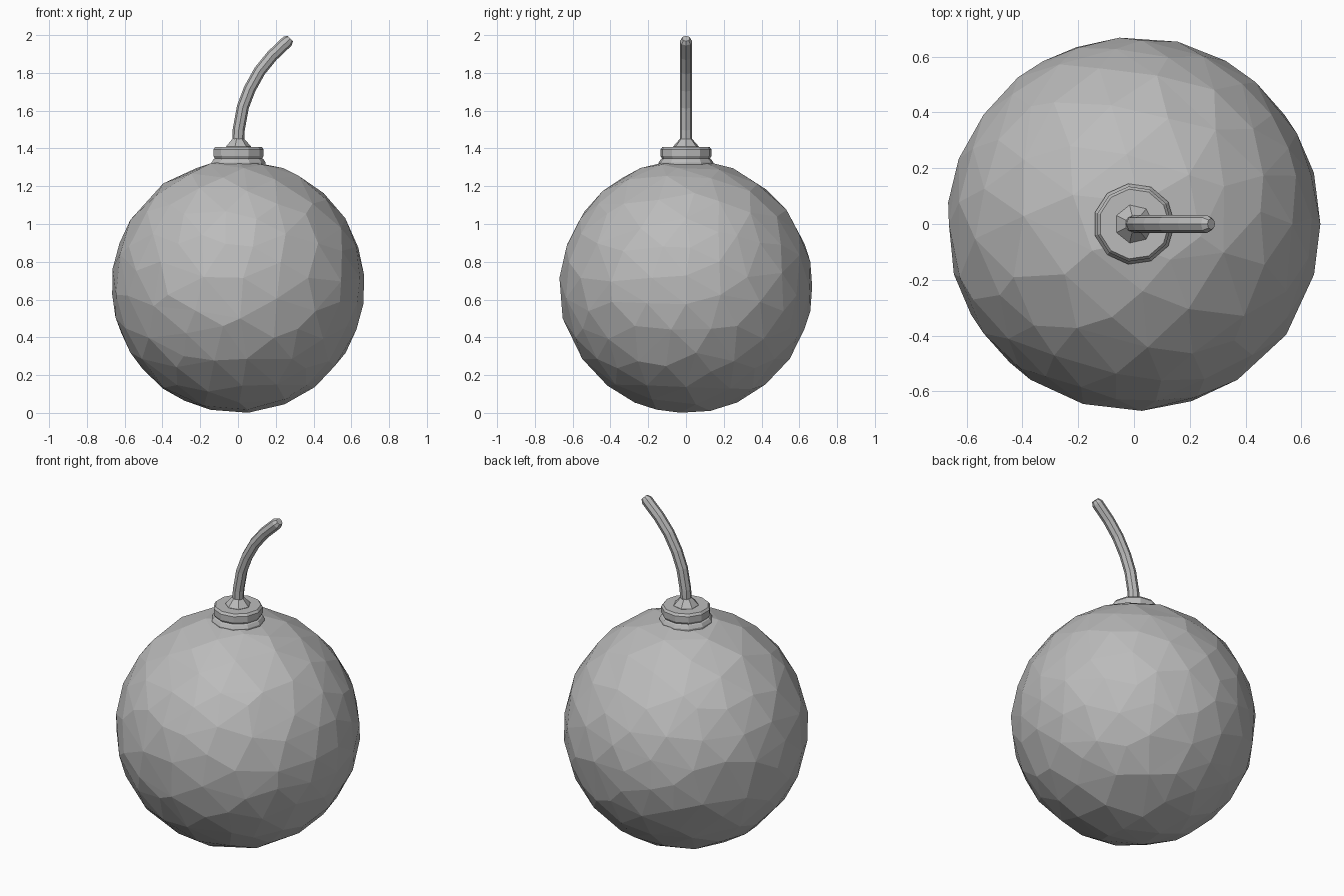
import bpy, bmesh, math
from mathutils import Vector

if "Cube" in bpy.data.objects:
    bpy.data.objects.remove(bpy.data.objects["Cube"])

grey = bpy.data.materials.new("plain grey")
grey.diffuse_color = (0.5, 0.5, 0.5, 1)
grey.use_nodes = True
grey.node_tree.nodes["Principled BSDF"].inputs["Base Color"].default_value = grey.diffuse_color


def finish(name, bm):
    bmesh.ops.recalc_face_normals(bm, faces=bm.faces)
    mesh = bpy.data.meshes.new(name)
    bm.to_mesh(mesh)
    bm.free()
    mesh.materials.append(grey)
    obj = bpy.data.objects.new(name, mesh)
    bpy.context.collection.objects.link(obj)
    return obj


def loft(name, rings):
    """Bridge equal-sized rings of points and cap both ends."""
    bm = bmesh.new()
    rows = [[bm.verts.new(p) for p in ring] for ring in rings]
    n = len(rows[0])
    for a, b in zip(rows, rows[1:]):
        for i in range(n):
            j = (i + 1) % n
            bm.faces.new((a[i], a[j], b[j], b[i]))
    bm.faces.new(rows[0])
    bm.faces.new(rows[-1])
    return finish(name, bm)


def lathe(name, profile, sides):
    turn = 2 * math.pi / sides
    return loft(name, [[(r * math.cos(i * turn), r * math.sin(i * turn), z)
                        for i in range(sides)] for r, z in profile])


# Round body with irregular flat facets
bm = bmesh.new()
bmesh.ops.create_icosphere(bm, subdivisions=4, radius=0.668)
bmesh.ops.translate(bm, verts=bm.verts, vec=(0, 0, 0.67))
body = finish("round_body", bm)
dec = body.modifiers.new("facets", 'DECIMATE')
dec.ratio = 0.27

# Collar with a flared foot, and the small cone holding the fuse
lathe("collar", [(0.146, 1.29), (0.146, 1.325), (0.136, 1.342), (0.128, 1.347),
                 (0.136, 1.36), (0.136, 1.395), (0.126, 1.408)], 11)
lathe("fuse_holder", [(0.07, 1.39), (0.07, 1.41), (0.032, 1.452)], 7)

# Bent fuse: octagonal tube swept along a path, rounded at the tip
path = [(0.0, 1.42), (0.004, 1.50), (0.026, 1.62), (0.062, 1.715),
        (0.115, 1.81), (0.18, 1.89), (0.262, 1.968), (0.277, 1.982)]
radii = [0.032] * 7 + [0.02]
rings = []
for k, (x, z) in enumerate(path):
    x0, z0 = path[max(k - 1, 0)]
    x1, z1 = path[min(k + 1, len(path) - 1)]
    t = Vector((x1 - x0, 0, z1 - z0)).normalized()
    side = Vector((t.z, 0, -t.x))
    rings.append([Vector((x, 0, z)) + radii[k] * (
        side * math.cos(math.pi * i / 4) + Vector((0, math.sin(math.pi * i / 4), 0)))
        for i in range(8)])
loft("fuse", rings)
